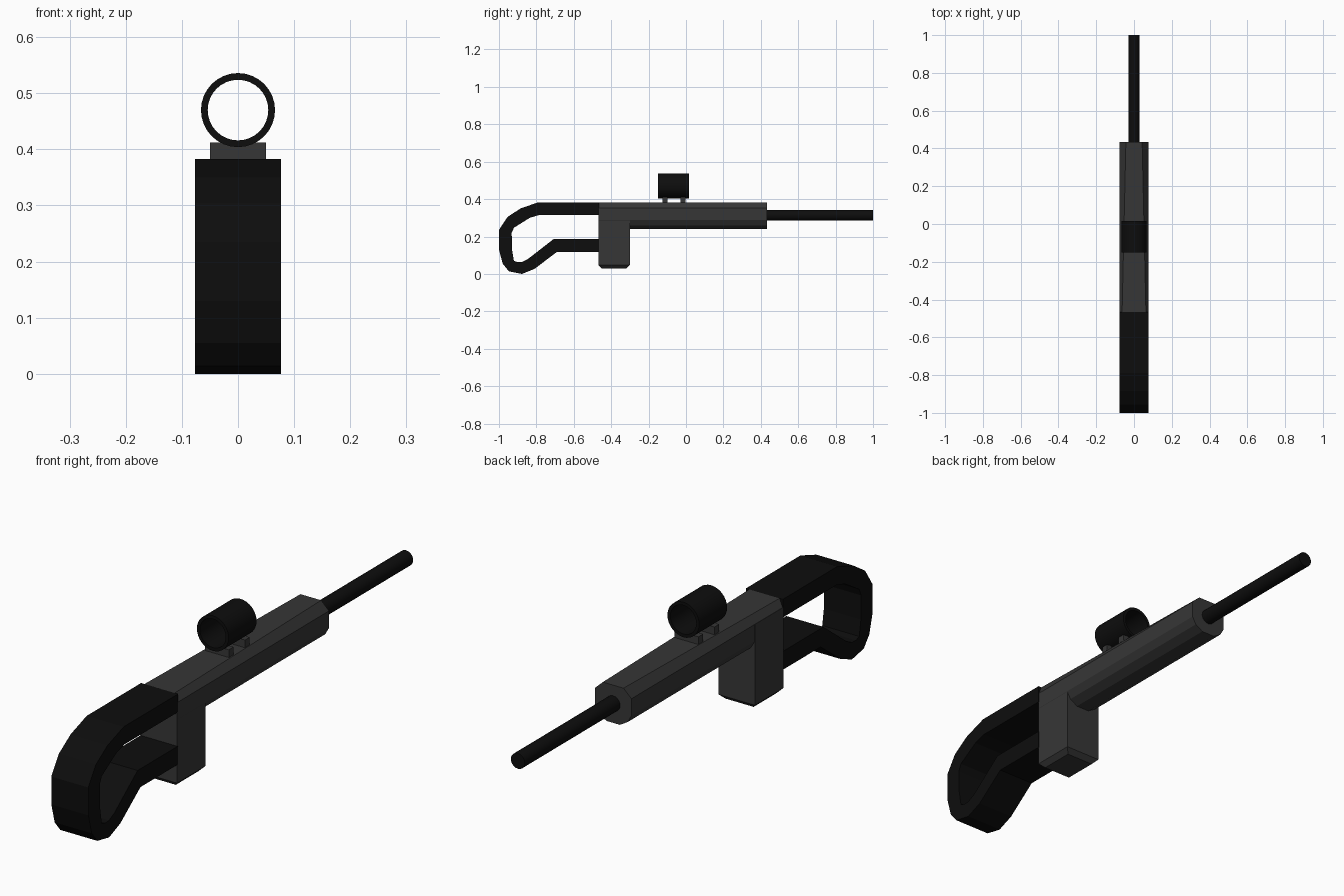
import bpy, bmesh, math
from mathutils import Matrix, Vector

if "Cube" in bpy.data.objects:
    bpy.data.objects.remove(bpy.data.objects["Cube"], do_unlink=True)


def material(name, value):
    m = bpy.data.materials.new(name)
    m.use_nodes = True
    colour = (value, value, value, 1)
    m.diffuse_color = colour
    m.node_tree.nodes["Principled BSDF"].inputs["Base Color"].default_value = colour
    return m


black = material("matte black", 0.004)
grey = material("dark grey", 0.037)


def finish(name, bm, mat, smooth=False):
    bmesh.ops.recalc_face_normals(bm, faces=bm.faces)
    mesh = bpy.data.meshes.new(name)
    bm.to_mesh(mesh)
    bm.free()
    mesh.materials.append(mat)
    obj = bpy.data.objects.new(name, mesh)
    bpy.context.collection.objects.link(obj)
    if smooth:
        bpy.ops.object.select_all(action="DESELECT")
        obj.select_set(True)
        bpy.context.view_layer.objects.active = obj
        bpy.ops.object.shade_smooth_by_angle(angle=math.radians(35))
    return obj


def loft(name, rings, mat, closed=False, smooth=False):
    """Skin matching rings; cap both ends, or join the last ring to the first."""
    bm = bmesh.new()
    loops = [[bm.verts.new(p) for p in ring] for ring in rings]
    pairs = list(zip(loops, loops[1:]))
    if closed:
        pairs.append((loops[-1], loops[0]))
    else:
        bm.faces.new(loops[0])
        bm.faces.new(loops[-1])
    for a, b in pairs:
        for i in range(len(a)):
            j = (i + 1) % len(a)
            bm.faces.new((a[i], a[j], b[j], b[i]))
    return finish(name, bm, mat, smooth)


def box(name, low, high, mat, bottom_bevel=0):
    low, high = Vector(low), Vector(high)
    bm = bmesh.new()
    bmesh.ops.create_cube(bm, size=1, matrix=Matrix.Translation((low + high) / 2)
                          @ Matrix.Diagonal((*(high - low), 1)))
    if bottom_bevel:
        edges = [e for e in bm.edges if all(v.co.z < low.z + 0.001 for v in e.verts)]
        bmesh.ops.bevel(bm, geom=edges, offset=bottom_bevel, segments=1, affect="EDGES")
    return finish(name, bm, mat)


def circle(radius, y, z, sides):
    angles = [math.tau * i / sides for i in range(sides)]
    return [(radius * math.cos(a), y, z + radius * math.sin(a)) for a in angles]


# Looped stock: matching outer and inner outlines in (y, z)
outer = [(-0.466, 0.383), (-0.79, 0.383), (-0.885, 0.35), (-0.955, 0.304),
         (-1, 0.235), (-1, 0.13), (-0.98, 0.055), (-0.947, 0.014),
         (-0.877, 0), (-0.81, 0.027), (-0.69, 0.118), (-0.466, 0.118)]
inner = [(-0.466, 0.315), (-0.785, 0.315), (-0.835, 0.3), (-0.92, 0.247),
         (-0.932, 0.22), (-0.93, 0.13), (-0.92, 0.07), (-0.9, 0.063),
         (-0.877, 0.064), (-0.845, 0.08), (-0.707, 0.187), (-0.466, 0.187)]
half = 0.077
loft("stock", [[(-half, *a), (half, *a), (half, *b), (-half, *b)]
               for a, b in zip(outer, inner)], black)


# Receiver body with a sloped upper edge and rounded underside
def body_section(y, top):
    side = [(top, 0.383), (0.076, 0.352), (0.076, 0.288), (0.06, 0.26), (0.028, 0.241)]
    return ([(x, y, z) for x, z in side]
            + [(-x, y, z) for x, z in reversed(side)])


loft("receiver_body", [body_section(-0.467, 0.063), body_section(0.433, 0.043)], grey)
box("magazine_block", (-0.077, -0.469, 0.03), (0.075, -0.3, 0.352), grey, 0.018)

# Barrel
loft("barrel", [circle(0.029, y, 0.314, 20) for y in (0.42, 1)], black, smooth=True)

# Open sight tube on two mounts
loft("sight_tube", [circle(r, y, 0.47, 32) for r, y in
                    ((0.066, -0.15), (0.066, 0.016), (0.054, 0.016), (0.054, -0.15))],
     black, closed=True, smooth=True)
for name, y in (("rear_sight_mount", -0.112), ("front_sight_mount", -0.016)):
    box(name, (-0.05, y - 0.014, 0.375), (0.05, y + 0.014, 0.412), grey)
